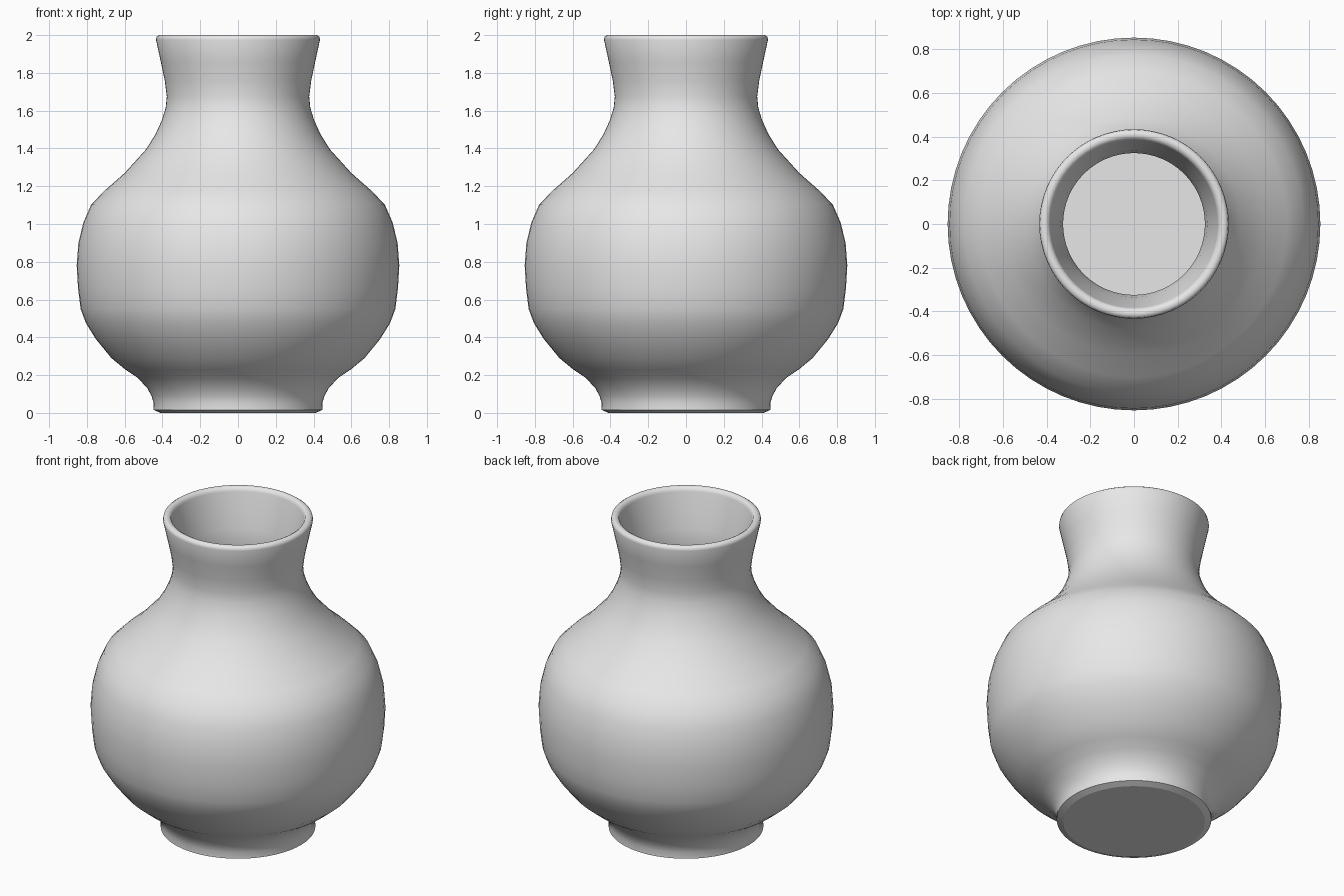
import bpy, bmesh, math

SEGMENTS = 64

clay = bpy.data.materials.new("grey_clay")
clay.diffuse_color = (0.8, 0.8, 0.8, 1)

# Outer wall, foot to lip (radius, height)
outer = [(0.41, 0.0), (0.448, 0.016), (0.447, 0.055), (0.458, 0.09), (0.48, 0.13),
         (0.53, 0.185), (0.595, 0.228), (0.67, 0.29), (0.752, 0.39), (0.805, 0.475),
         (0.833, 0.55), (0.847, 0.66), (0.854, 0.78), (0.845, 0.90), (0.818, 1.01),
         (0.776, 1.105), (0.70, 1.182), (0.60, 1.27), (0.487, 1.395), (0.437, 1.475),
         (0.403, 1.55), (0.383, 1.615), (0.377, 1.675), (0.388, 1.76), (0.409, 1.86),
         (0.434, 1.975), (0.431, 1.991), (0.418, 2.0)]
# Rounded lip and inner wall, down to the floor
inner = [(0.403, 2.0), (0.389, 1.992), (0.384, 1.975), (0.359, 1.86), (0.336, 1.76),
         (0.325, 1.675), (0.332, 1.605), (0.358, 1.53), (0.392, 1.455), (0.442, 1.37),
         (0.56, 1.24), (0.66, 1.15), (0.735, 1.075), (0.77, 1.0), (0.795, 0.89),
         (0.804, 0.78), (0.797, 0.67), (0.784, 0.565), (0.758, 0.495), (0.708, 0.415),
         (0.632, 0.325), (0.567, 0.27), (0.50, 0.225), (0.43, 0.15), (0.40, 0.07)]


def lathe(name, profile, material):
    """Spin a profile about z and cap both ends."""
    bm = bmesh.new()
    rings = []
    for r, z in profile:
        rings.append([bm.verts.new((r * math.cos(a), r * math.sin(a), z))
                      for a in (2 * math.pi * i / SEGMENTS for i in range(SEGMENTS))])
    for low, high in zip(rings, rings[1:]):
        for i in range(SEGMENTS):
            j = (i + 1) % SEGMENTS
            bm.faces.new((low[i], low[j], high[j], high[i]))
    bm.faces.new(rings[0][::-1])
    bm.faces.new(rings[-1])
    bmesh.ops.recalc_face_normals(bm, faces=bm.faces)
    mesh = bpy.data.meshes.new(name)
    bm.to_mesh(mesh)
    bm.free()
    mesh.materials.append(material)
    obj = bpy.data.objects.new(name, mesh)
    bpy.context.collection.objects.link(obj)
    return obj


# Hollow vase with base and inner floor
vase = lathe("vase", outer + inner, clay)
bpy.context.view_layer.objects.active = vase
vase.select_set(True)
bpy.ops.object.shade_smooth_by_angle(angle=math.radians(50))
# Keep the foot and floor discs flat and crisp
for poly in vase.data.polygons:
    if len(poly.vertices) > 4:
        poly.use_smooth = False
